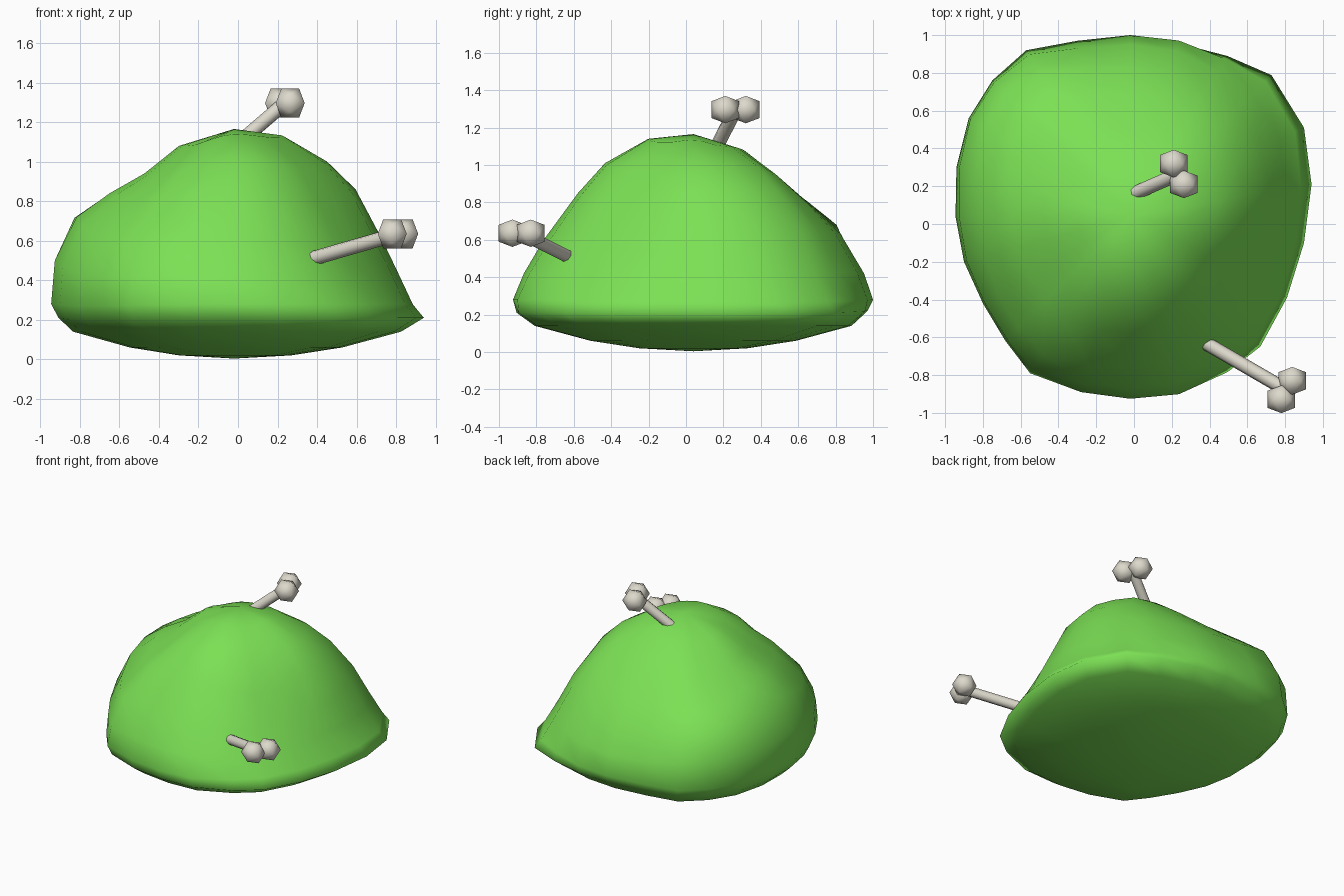
import bpy, bmesh, math
from mathutils import Vector

if "Cube" in bpy.data.objects:
    bpy.data.objects.remove(bpy.data.objects["Cube"])


def make_object(name, bm, color):
    bmesh.ops.recalc_face_normals(bm, faces=bm.faces)
    for f in bm.faces:
        f.smooth = True
    me = bpy.data.meshes.new(name)
    bm.to_mesh(me)
    bm.free()
    mat = bpy.data.materials.new(name + "_color")
    mat.diffuse_color = (*color, 1)
    mat.use_nodes = True
    mat.node_tree.nodes["Principled BSDF"].inputs["Base Color"].default_value = mat.diffuse_color
    me.materials.append(mat)
    ob = bpy.data.objects.new(name, me)
    bpy.context.collection.objects.link(ob)
    return ob


GREEN, BONE = (0.2, 0.75, 0.09), (0.72, 0.69, 0.6)

# Jelly body: plan outline, plus side profiles (fraction of outline, height) by direction
outline = [(0.94, .21), (.90, .51), (.73, .79), (.5, .9), (.24, .98), (-.02, 1), (-.3, .97),
           (-.57, .92), (-.75, .76), (-.875, .56), (-.94, .3), (-.945, .04), (-.9, -.2),
           (-.8, -.42), (-.68, -.62), (-.55, -.79), (-.28, -.89), (-.02, -.925),
           (.24, -.91), (.5, -.79), (.67, -.65), (.81, -.39), (.9, -.1)]
profiles = {
    0: [(.26, 1.135), (.5, 1.0), (.65, .86), (.78, .61), (.86, .45), (.94, .28), (1, .21)],
    35: [(.27, 1.1), (.45, 1.0), (.6, .86), (.75, .65), (.86, .43), (.95, .27), (1, .21)],
    90: [(.28, 1.08), (.47, .94), (.67, .77), (.82, .63), (.95, .42), (1, .28), (.97, .22)],
    145: [(.3, 1.05), (.52, .89), (.73, .81), (.9, .71), (.99, .5), (1, .28), (.96, .21)],
    180: [(.3, 1.08), (.49, .94), (.68, .84), (.86, .72), (.98, .5), (1, .28), (.96, .21)],
    215: [(.3, 1.08), (.5, .93), (.68, .81), (.9, .61), (.99, .42), (1, .27), (.96, .2)],
    270: [(.25, 1.14), (.49, 1.01), (.64, .85), (.83, .6), (.94, .42), (1, .28), (.98, .21)],
    325: [(.28, 1.12), (.48, .96), (.62, .77), (.75, .55), (.86, .4), (.95, .28), (1, .21)],
}
underside = [(.88, .14), (.57, .06), (.3, .02)]
center = Vector((-.02, .04))


def profile_at(angle):
    keys = sorted(profiles)
    for i, a in enumerate(keys):
        b = keys[i + 1] if i + 1 < len(keys) else 360
        if a <= angle < b:
            t = (angle - a) / (b - a)
            t = t * t * (3 - 2 * t)
            return [Vector(p).lerp(Vector(q), t) for p, q in zip(profiles[a], profiles[b % 360])]


bm = bmesh.new()
top = bm.verts.new((*center, 1.165))
bottom = bm.verts.new((*center, 0.004))
columns = []
for p in outline:
    d = Vector(p) - center
    angle = math.degrees(math.atan2(d.y, d.x)) % 360
    columns.append([bm.verts.new((*(center + d * f), z))
                    for f, z in profile_at(angle) + underside])
for i, a in enumerate(columns):
    b = columns[(i + 1) % len(columns)]
    bm.faces.new((top, a[0], b[0]))
    bm.faces.new((bottom, b[-1], a[-1]))
    for k in range(len(a) - 1):
        bm.faces.new((a[k], a[k + 1], b[k + 1], b[k]))
make_object("jelly_body", bm, GREEN)


# Bones: octagonal shaft with two faceted knobs at the end
def knob(name, pos, radius=.086):
    bm = bmesh.new()
    g = (1 + 5 ** .5) / 2
    s = radius / math.sqrt(1 + g * g)
    for a in (-s, s):
        for b in (-s * g, s * g):
            for v in ((b, a, 0), (0, b, a), (a, 0, b)):
                bm.verts.new(Vector(pos) + Vector(v))
    bmesh.ops.convex_hull(bm, input=bm.verts)
    make_object(name, bm, BONE)


def bone(name, start, end, knobs):
    start, end = Vector(start), Vector(end)
    axis = end - start
    bm = bmesh.new()
    bmesh.ops.create_cone(bm, cap_ends=True, segments=8, radius1=.037, radius2=.037,
                          depth=axis.length)
    bm.transform(axis.to_track_quat('Z', 'Y').to_matrix().to_4x4())
    bmesh.ops.translate(bm, verts=bm.verts, vec=(start + end) / 2)
    ob = make_object(name + "_shaft", bm, BONE)
    for o in bpy.context.selected_objects:
        o.select_set(False)
    ob.select_set(True)
    bpy.context.view_layer.objects.active = ob
    bpy.ops.object.shade_smooth_by_angle(angle=math.radians(60))
    for i, k in enumerate(knobs):
        knob(f"{name}_knob_{i + 1}", k)


bone("front_bone", (.33, -.602, .496), (.81, -.88, .635), [(.838, -.83, .635), (.78, -.928, .635)])
bone("top_bone", (-.1, .117, 1.006), (.237, .265, 1.295), [(.21, .32, 1.296), (.264, .21, 1.296)])
